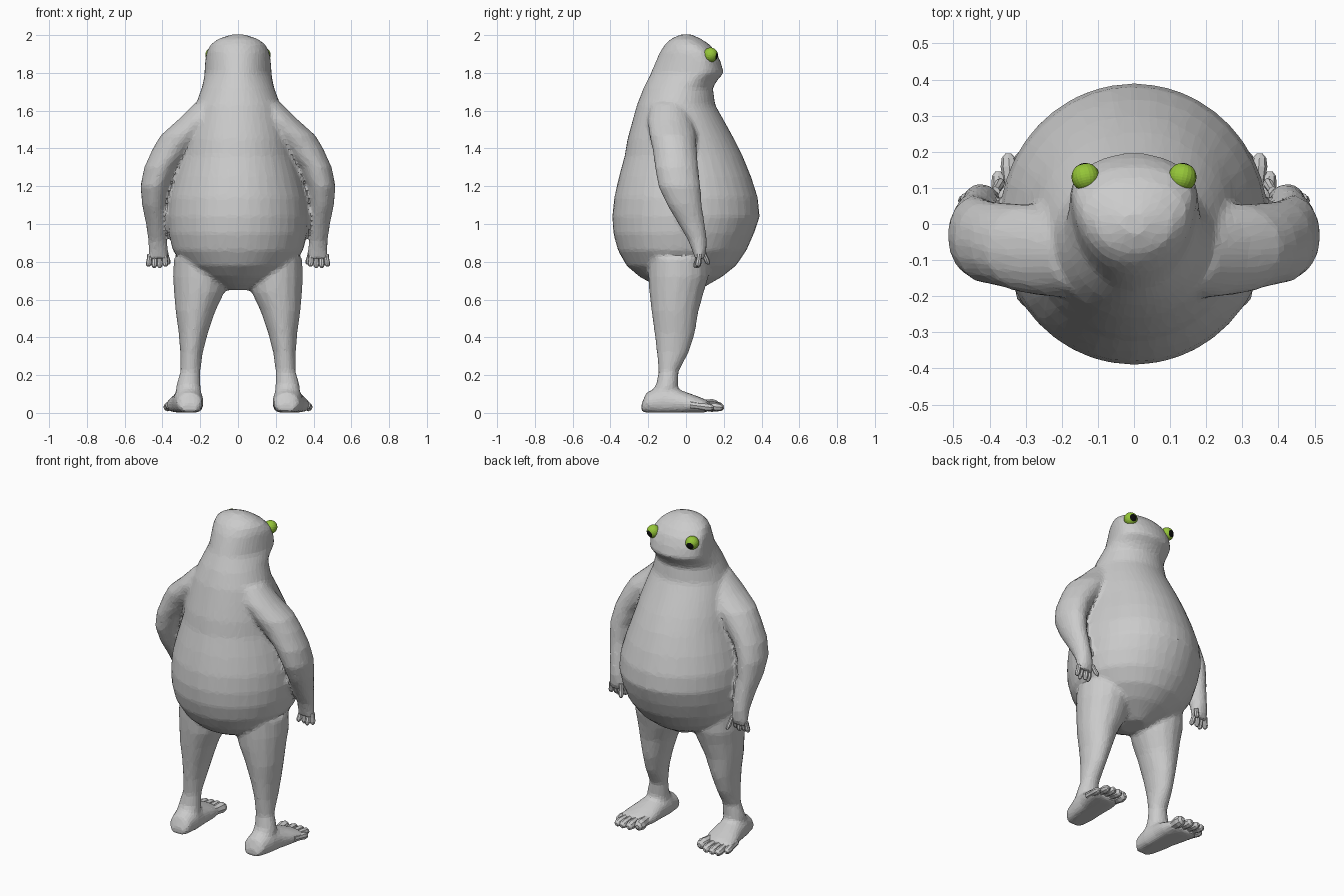
import bpy, bmesh, math
from mathutils import Vector

cube = bpy.data.objects.get("Cube")
if cube:
    bpy.data.objects.remove(cube, do_unlink=True)


def make_material(name, color):
    mat = bpy.data.materials.new(name)
    mat.use_nodes = True
    mat.diffuse_color = (*color, 1)
    mat.node_tree.nodes["Principled BSDF"].inputs["Base Color"].default_value = (*color, 1)
    return mat


skin = make_material("grey skin", (0.6, 0.6, 0.6))
iris = make_material("green eye", (0.3, 0.56, 0.04))
black = make_material("black pupil", (0.004, 0.004, 0.004))


def finish(bm, name, materials):
    bmesh.ops.recalc_face_normals(bm, faces=bm.faces)
    mesh = bpy.data.meshes.new(name)
    bm.to_mesh(mesh)
    bm.free()
    for mat in materials:
        mesh.materials.append(mat)
    obj = bpy.data.objects.new(name, mesh)
    bpy.context.collection.objects.link(obj)
    return obj


def skin_rings(bm, rings):
    """Bridge a list of point rings into a closed tube."""
    loops = [[bm.verts.new(p) for p in ring] for ring in rings]
    n = len(loops[0])
    for a, b in zip(loops, loops[1:]):
        for i in range(n):
            j = (i + 1) % n
            bm.faces.new((a[i], a[j], b[j], b[i]))
    bm.faces.new(loops[0][::-1])
    bm.faces.new(loops[-1])


def add_torso(bm, profile, n=40):
    """Each profile row: height, back, front, half width, place of the widest point."""
    rings = []
    for z, back, front, half, widest in profile:
        mid = back + (front - back) * widest
        ring = []
        for i in range(n):
            a = math.tau * i / n
            depth = front - mid if math.sin(a) > 0 else mid - back
            ring.append((half * math.cos(a), mid + depth * math.sin(a), z))
        rings.append(ring)
    skin_rings(bm, rings)


def add_limb(bm, side, rows, along="Z", n=16):
    """Each row: centre x, y, z, then radius in x and radius across."""
    rings = []
    for x, y, z, rx, rc in rows:
        ring = []
        for i in range(n):
            a = math.tau * i / n
            u, v = rx * math.cos(a), rc * math.sin(a)
            p = (x + u, y + v, z) if along == "Z" else (x + u, y, max(z + v, 0.002))
            ring.append((side * p[0], p[1], p[2]))
        rings.append(ring)
    skin_rings(bm, rings)


def add_digit(bm, side, start, end, radius, along):
    """A rounded finger or toe."""
    start, end = Vector(start), Vector(end)
    rows = []
    for t, k in ((0, 0.9), (0.35, 0.85), (0.7, 1), (0.9, 0.8), (1, 0.35)):
        rows.append((*start.lerp(end, t), radius * k, radius * k))
    add_limb(bm, side, rows, along, 8)


TORSO = [
    (0.65, -0.09, 0.07, 0.06, 0.5), (0.68, -0.17, 0.12, 0.13, 0.5),
    (0.72, -0.245, 0.19, 0.21, 0.5), (0.78, -0.315, 0.265, 0.285, 0.5),
    (0.86, -0.36, 0.32, 0.345, 0.5), (0.95, -0.385, 0.36, 0.367, 0.5),
    (1.04, -0.39, 0.39, 0.374, 0.5), (1.14, -0.38, 0.38, 0.365, 0.5),
    (1.25, -0.355, 0.345, 0.335, 0.5), (1.36, -0.325, 0.3, 0.3, 0.5),
    (1.45, -0.31, 0.255, 0.28, 0.5), (1.54, -0.285, 0.205, 0.255, 0.5),
    (1.63, -0.26, 0.155, 0.225, 0.5), (1.72, -0.225, 0.142, 0.192, 0.55),
    (1.76, -0.205, 0.165, 0.183, 0.6), (1.8, -0.185, 0.2, 0.178, 0.68),
    (1.86, -0.16, 0.183, 0.174, 0.7), (1.91, -0.138, 0.16, 0.167, 0.68),
    (1.95, -0.112, 0.125, 0.145, 0.6), (1.98, -0.08, 0.08, 0.105, 0.5),
    (2.003, -0.03, 0.03, 0.035, 0.5),
]
ARM = [
    (0.13, -0.09, 1.64, 0.1, 0.1), (0.2, -0.085, 1.55, 0.12, 0.12),
    (0.28, -0.07, 1.47, 0.13, 0.125), (0.34, -0.06, 1.4, 0.112, 0.118),
    (0.408, -0.05, 1.3, 0.089, 0.115), (0.44, -0.035, 1.2, 0.077, 0.112),
    (0.443, -0.008, 1.1, 0.065, 0.092), (0.432, 0.03, 1, 0.055, 0.07),
    (0.425, 0.062, 0.91, 0.05, 0.05), (0.422, 0.072, 0.85, 0.053, 0.036),
    (0.424, 0.07, 0.815, 0.05, 0.025),
]
LEG = [
    (0.2, -0.04, 0.82, 0.14, 0.16), (0.2, -0.04, 0.72, 0.145, 0.16),
    (0.205, -0.05, 0.64, 0.134, 0.145), (0.225, -0.058, 0.54, 0.106, 0.125),
    (0.237, -0.06, 0.42, 0.077, 0.107), (0.246, -0.07, 0.32, 0.06, 0.085),
    (0.252, -0.092, 0.22, 0.053, 0.053), (0.262, -0.1, 0.15, 0.064, 0.058),
    (0.262, -0.12, 0.08, 0.07, 0.08), (0.262, -0.13, 0.02, 0.06, 0.08),
]
FOOT = [
    (0.255, -0.235, 0.025, 0.045, 0.025), (0.257, -0.21, 0.05, 0.068, 0.058),
    (0.262, -0.13, 0.06, 0.08, 0.085), (0.27, -0.05, 0.055, 0.085, 0.073),
    (0.28, 0.03, 0.045, 0.1, 0.055), (0.29, 0.09, 0.037, 0.1, 0.04),
    (0.293, 0.12, 0.033, 0.085, 0.03),
]
SIDES = (1, -1)

# Torso, arms, legs and feet fused into one softly faceted skin
bm = bmesh.new()
add_torso(bm, TORSO)
for side in SIDES:
    add_limb(bm, side, ARM)
    add_limb(bm, side, LEG)
    add_limb(bm, side, FOOT, along="Y")
body = finish(bm, "body", [skin])
remesh = body.modifiers.new("fuse", "REMESH")
remesh.mode = "VOXEL"
remesh.voxel_size = 0.013
soften = body.modifiers.new("soften", "SMOOTH")
soften.factor = 0.5
soften.iterations = 5
facets = body.modifiers.new("facets", "DECIMATE")
facets.ratio = 0.15

for side in SIDES:
    label = "left" if side > 0 else "right"

    # Fingers and thumb
    bm = bmesh.new()
    for i in range(4):
        x = 0.388 + 0.026 * i
        tip = (x + 0.004 * (i - 1), 0.05 + 0.012 * (i % 2), 0.765 + 0.006 * abs(i - 1.5))
        add_digit(bm, side, (x, 0.072, 0.84), tip, 0.016, "Z")
    add_digit(bm, side, (0.385, 0.09, 0.86), (0.368, 0.118, 0.785), 0.015, "Z")
    finish(bm, label + "_fingers", [skin])

    # Toes fanned outwards
    bm = bmesh.new()
    for x, reach, radius in ((0.215, 0.175, 0.034), (0.265, 0.197, 0.027),
                             (0.31, 0.2, 0.025), (0.348, 0.195, 0.024), (0.376, 0.145, 0.023)):
        root = (0.29 + (x - 0.29) * 0.85, reach - 0.12, 0.042)
        add_digit(bm, side, root, (x, reach, radius + 0.004), radius, "Y")
    finish(bm, label + "_toes", [skin])

    # Eye with the pupil painted around its gaze direction
    gaze = Vector((0.2 * side, 0.95, -0.2)).normalized()
    bm = bmesh.new()
    bmesh.ops.create_uvsphere(bm, u_segments=20, v_segments=16, radius=0.039)
    turn = gaze.to_track_quat("Z", "Y").to_matrix()
    bmesh.ops.rotate(bm, verts=bm.verts, matrix=turn)
    for face in bm.faces:
        face.material_index = int(face.calc_center_median().normalized().dot(gaze) > 0.85)
    bmesh.ops.translate(bm, verts=bm.verts, vec=(0.134 * side, 0.13, 1.895))
    finish(bm, label + "_eye", [iris, black])
